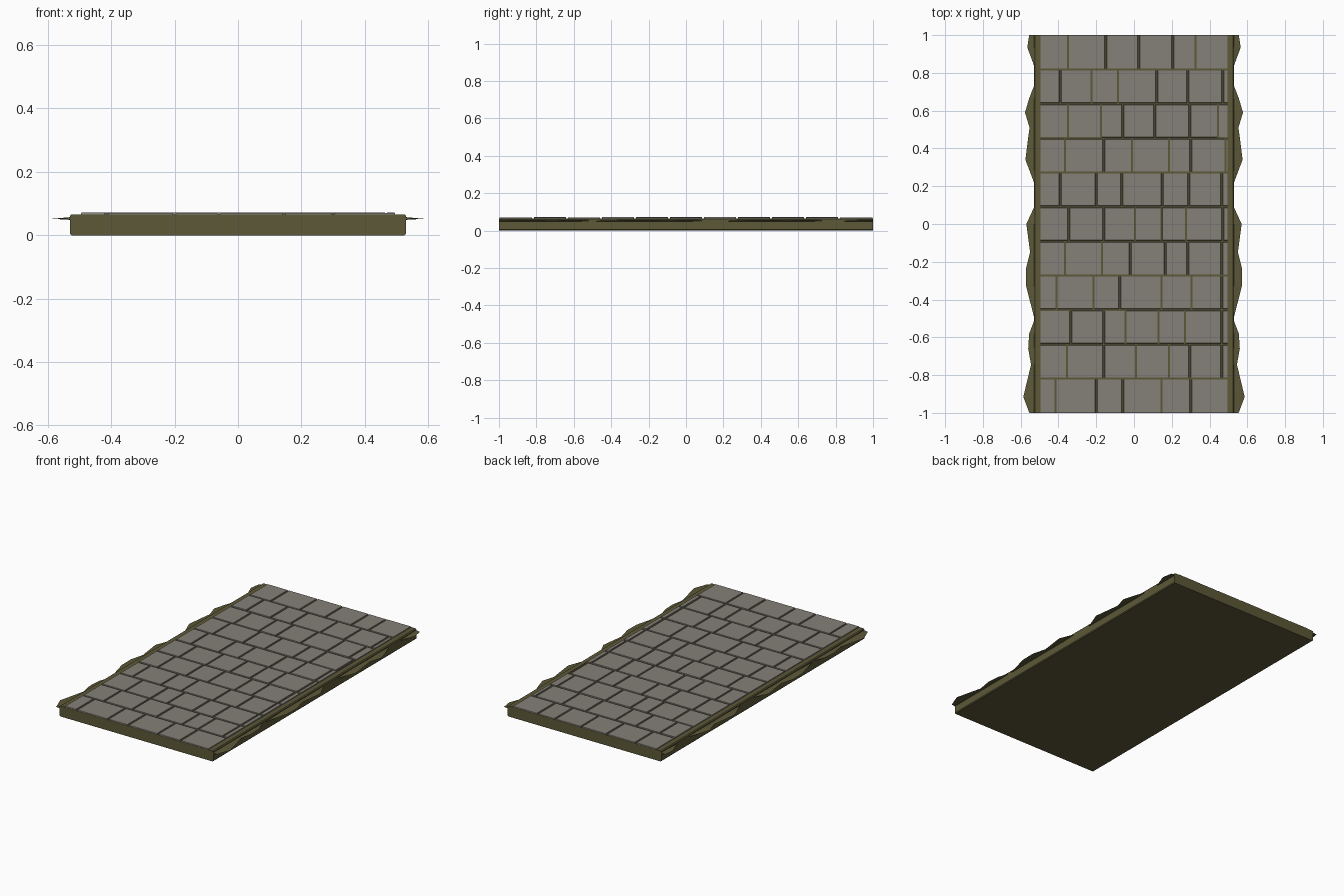
import bpy, bmesh, random

if "Cube" in bpy.data.objects:
    bpy.data.objects.remove(bpy.data.objects["Cube"])
random.seed(4)

def material(name, rgb):
    m = bpy.data.materials.new(name)
    m.diffuse_color = (*rgb, 1)
    m.use_nodes = True
    m.node_tree.nodes["Principled BSDF"].inputs["Base Color"].default_value = m.diffuse_color
    return m

stone = material("grey stone", (0.235, 0.22, 0.19))
earth = material("olive earth", (0.108, 0.098, 0.04))

def finish(bm, name, mat):
    bmesh.ops.recalc_face_normals(bm, faces=bm.faces[:])
    me = bpy.data.meshes.new(name)
    bm.to_mesh(me)
    bm.free()
    me.materials.append(mat)
    ob = bpy.data.objects.new(name, me)
    bpy.context.collection.objects.link(ob)
    return ob

def prism(bm, sections):
    """Join equal-length rings of points into a closed solid."""
    rings = [[bm.verts.new(p) for p in s] for s in sections]
    n = len(rings[0])
    for a, b in zip(rings, rings[1:]):
        for i in range(n):
            j = (i + 1) % n
            bm.faces.new((a[i], a[j], b[j], b[i]))
    bm.faces.new(rings[0])
    bm.faces.new(rings[-1])

# Earth bed with small chamfers along its long edges
W, T, C = 0.53, 0.066, 0.005
profile = [(-W + C, 0), (W - C, 0), (W, C), (W, T - C), (W - C, T),
           (-W + C, T), (-W, T - C), (-W, C)]
bm = bmesh.new()
prism(bm, [[(x, y, z) for x, z in profile] for y in (-1, 1)])
finish(bm, "earth_bed", earth)

# Paving stones: vertical joints for each row, from back to front
joints = [
    (-.35, -.15, .025, .205, .325),
    (-.39, -.225, -.085, .12, .285, .47),
    (-.35, -.175, -.06, .11, .295, .445),
    (-.365, -.16, -.01, .185, .30, .485),
    (-.39, -.2, -.065, .15, .29, .465),
    (-.345, -.16, .005, .145, .275, .47),
    (-.365, -.17, -.02, .165, .285, .465),
    (-.41, -.215, -.075, .145, .305, .465),
    (-.335, -.16, -.045, .13, .27, .465),
    (-.355, -.16, .01, .185, .295, .465),
    (-.415, -.2, -.06, .145, .3),
]
ROW = 2 / len(joints)
GAP, TAPER = 0.003, 0.003
bm = bmesh.new()
for r, row in enumerate(joints):
    edges = (-.5,) + row + (.5,)
    y1 = 1 - r * ROW - (GAP if r else 0)
    y0 = 1 - (r + 1) * ROW + (GAP if r < len(joints) - 1 else 0)
    for x0, x1 in zip(edges, edges[1:]):
        a, b = x0 + GAP, x1 - GAP
        top = 0.071 + random.uniform(-0.001, 0.001)
        t = TAPER
        prism(bm, [
            [(a, y0, .06), (b, y0, .06), (b, y1, .06), (a, y1, .06)],
            [(a + t, y0 + t, top), (b - t, y0 + t, top),
             (b - t, y1 - t, top), (a + t, y1 - t, top)]])
finish(bm, "paving_stones", stone)

# Ragged thin earth fringe along both long sides: (y, reach in x)
fringe = [(1, .555), (.935, .565), (.83, .526), (.74, .526), (.665, .555), (.59, .577),
          (.51, .553), (.46, .56), (.34, .575), (.28, .552), (.21, .526), (.095, .526),
          (0, .57), (-.15, .55), (-.24, .573), (-.33, .571), (-.505, .526), (-.58, .555),
          (-.66, .56), (-.745, .545), (-.915, .586), (-1, .554)]
for side, name in ((-1, "left_fringe"), (1, "right_fringe")):
    bm = bmesh.new()
    prism(bm, [[(side * .52, y, .058), (side * x, y, .052), (side * .52, y, .048)]
               for y, x in fringe])
    finish(bm, name, earth)
